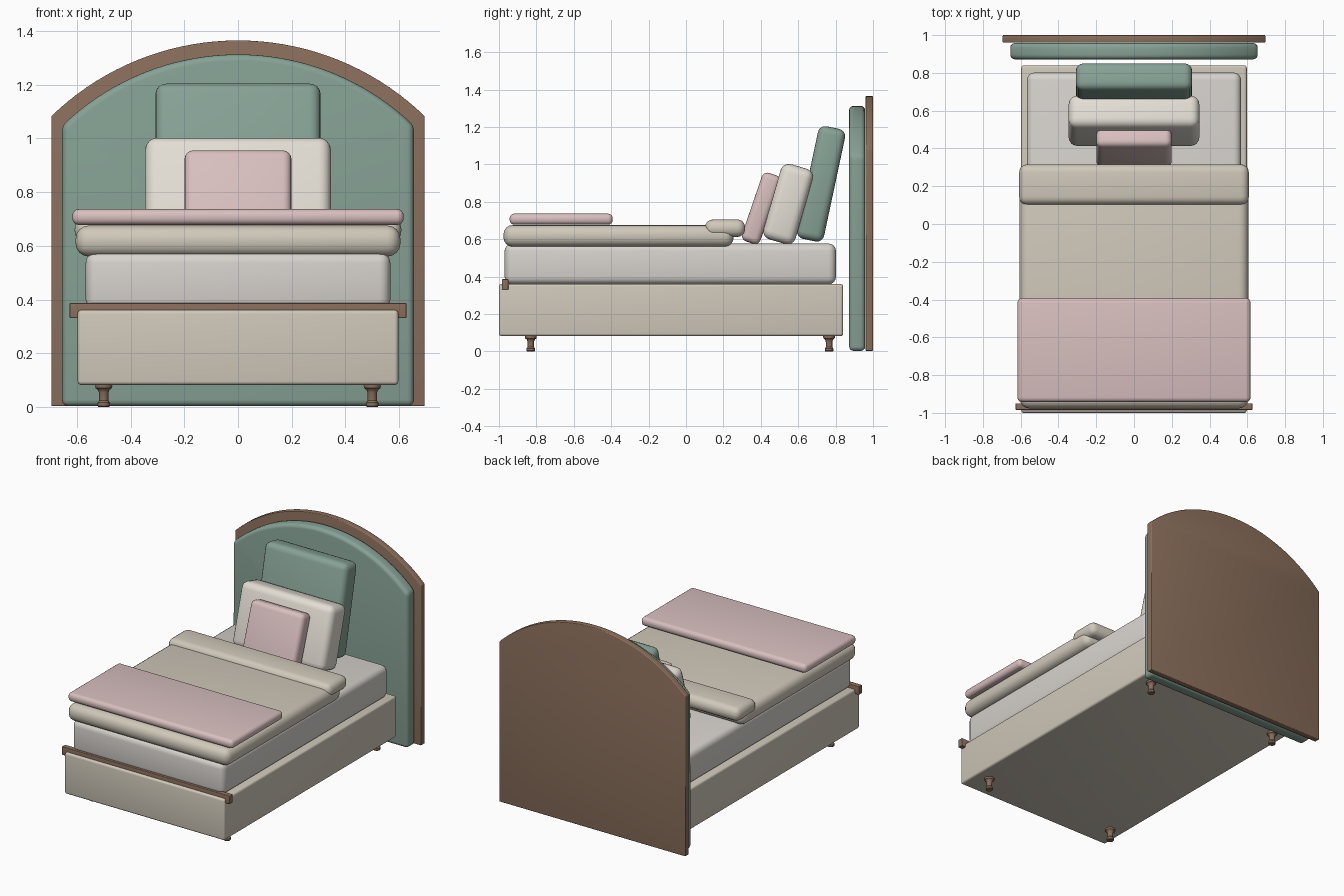
import bpy, bmesh, math
from mathutils import Vector

if "Cube" in bpy.data.objects:
    bpy.data.objects.remove(bpy.data.objects["Cube"])


def material(name, rgb):
    m = bpy.data.materials.new(name)
    m.diffuse_color = (*rgb, 1)
    m.use_nodes = True
    m.node_tree.nodes["Principled BSDF"].inputs["Base Color"].default_value = m.diffuse_color
    return m


WOOD = material("wood", (0.26, 0.16, 0.107))
GREEN = material("green_fabric", (0.24, 0.36, 0.30))
PINK = material("pink_fabric", (0.69, 0.52, 0.52))
LINEN = material("linen", (0.63, 0.58, 0.49))
SHEET = material("sheet", (0.68, 0.65, 0.61))
CREAM = material("cream", (0.77, 0.73, 0.66))


def finish(name, bm, mat, bevel=0.0, segments=4):
    if bevel:
        edges = [e for e in bm.edges if e.calc_face_angle(0) > math.radians(30)]
        bmesh.ops.bevel(bm, geom=edges, offset=bevel, segments=segments,
                        profile=0.5, affect='EDGES', clamp_overlap=True)
    bmesh.ops.recalc_face_normals(bm, faces=bm.faces)
    me = bpy.data.meshes.new(name)
    bm.to_mesh(me)
    bm.free()
    me.materials.append(mat)
    ob = bpy.data.objects.new(name, me)
    bpy.context.collection.objects.link(ob)
    bpy.ops.object.select_all(action='DESELECT')
    ob.select_set(True)
    bpy.context.view_layer.objects.active = ob
    bpy.ops.object.shade_smooth_by_angle(angle=math.radians(35))
    return ob


def rounded_box(name, size, centre, mat, bevel, tilt=0.0):
    bm = bmesh.new()
    bmesh.ops.create_cube(bm, size=1)
    bmesh.ops.scale(bm, vec=size, verts=bm.verts)
    ob = finish(name, bm, mat, bevel)
    ob.location = centre
    ob.rotation_euler.x = -tilt
    return ob


def slab(name, half_w, y0, y1, z0, z1, mat, bevel):
    return rounded_box(name, (2 * half_w, y1 - y0, z1 - z0),
                       (0, (y0 + y1) / 2, (z0 + z1) / 2), mat, bevel)


def arch_board(name, half_w, shoulder, top, bottom, y0, y1, mat, bevel):
    rise = top - shoulder
    r = (half_w ** 2 + rise ** 2) / (2 * rise)
    a = math.asin(half_w / r)
    n = 36
    pts = [(-half_w, bottom), (half_w, bottom)]
    for i in range(n + 1):
        t = a - 2 * a * i / n
        pts.append((r * math.sin(t), top - r + r * math.cos(t)))
    bm = bmesh.new()
    face = bm.faces.new([bm.verts.new((x, y0, z)) for x, z in pts])
    ext = bmesh.ops.extrude_face_region(bm, geom=[face])
    verts = [v for v in ext["geom"] if isinstance(v, bmesh.types.BMVert)]
    bmesh.ops.translate(bm, vec=(0, y1 - y0, 0), verts=verts)
    return finish(name, bm, mat, bevel)


def turned(name, profile, x, y, mat, sides=24):
    bm = bmesh.new()
    rings = [[bm.verts.new((r * math.cos(2 * math.pi * i / sides),
                            r * math.sin(2 * math.pi * i / sides), z))
              for i in range(sides)] for r, z in profile]
    for lo, hi in zip(rings, rings[1:]):
        for i in range(sides):
            j = (i + 1) % sides
            bm.faces.new((lo[i], lo[j], hi[j], hi[i]))
    bm.faces.new(rings[0])
    bm.faces.new(rings[-1])
    finish(name, bm, mat).location = (x, y, 0)


# Headboard: wooden arch with padded panel in front
arch_board("headboard_frame", 0.695, 1.083, 1.365, 0.003, 0.96, 1.0, WOOD, 0.005)
arch_board("headboard_panel", 0.655, 1.047, 1.313, 0.003, 0.872, 0.958, GREEN, 0.024)

# Base, foot rail and mattress
slab("bed_base", 0.597, -1.0, 0.84, 0.082, 0.361, LINEN, 0.014)
slab("foot_rail", 0.627, -0.984, -0.949, 0.331, 0.387, WOOD, 0.004)
slab("mattress", 0.567, -0.97, 0.802, 0.359, 0.577, SHEET, 0.04)

# Bedding
slab("duvet", 0.605, -0.976, 0.255, 0.56, 0.676, LINEN, 0.05)
slab("duvet_fold", 0.608, 0.102, 0.316, 0.612, 0.706, LINEN, 0.042)
slab("throw_blanket", 0.617, -0.943, -0.392, 0.678, 0.737, PINK, 0.025)

# Leaning pillows
rounded_box("back_pillow", (0.615, 0.148, 0.615), (0, 0.722, 0.896), GREEN, 0.04, 0.21)
rounded_box("middle_pillow", (0.692, 0.178, 0.418), (0, 0.546, 0.788), CREAM, 0.045, 0.28)
rounded_box("front_pillow", (0.398, 0.104, 0.386), (0, 0.402, 0.765), PINK, 0.032, 0.33)

# Turned legs
LEG = [(0.020, 0.0), (0.023, 0.004), (0.023, 0.016), (0.017, 0.024),
       (0.018, 0.055), (0.022, 0.064), (0.030, 0.070), (0.032, 0.078), (0.030, 0.09)]
for y, row in ((-0.83, "front"), (0.765, "rear")):
    for x, side in ((-0.5, "left"), (0.5, "right")):
        turned(f"{row}_{side}_leg", LEG, x, y, WOOD)
